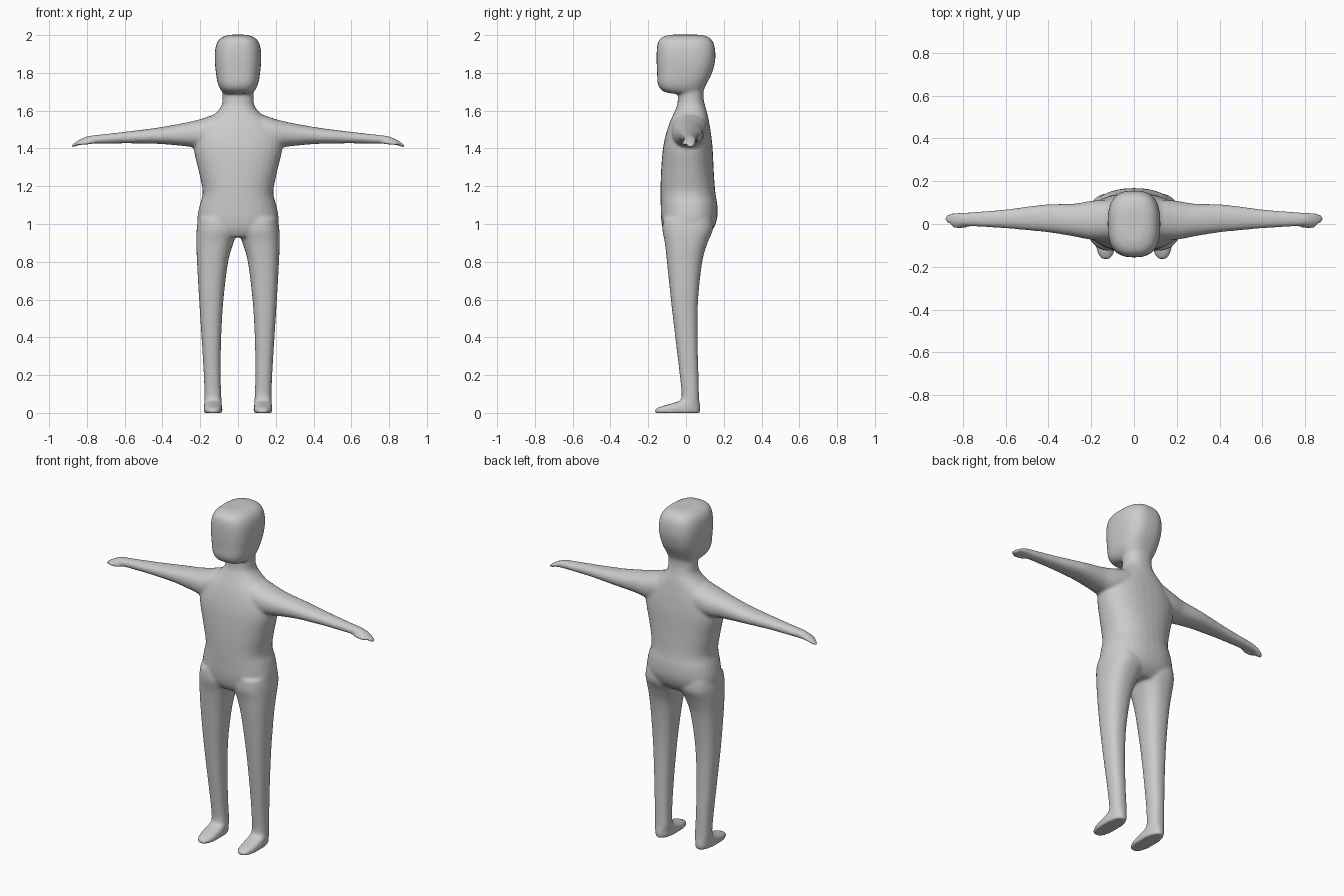
import bpy, bmesh, math

# One plain skin colour
skin = bpy.data.materials.new("grey_skin")
skin.diffuse_color = (0.6, 0.6, 0.6, 1)

bm = bmesh.new()
SIDES = 32


def catmull(a, b, c, d, t):
    return 0.5 * (2 * b + (c - a) * t + (2 * a - 5 * b + 4 * c - d) * t * t
                  + (3 * b - a - 3 * c + d) * t ** 3)


def loft(rings, axis, power=2.2, mirror=1, steps=4):
    """Smooth closed tube through rings of (position, u0, u1, v0, v1)."""
    n = len(rings)
    dense = []
    for i in range(n - 1):
        quad = [rings[max(0, min(n - 1, i + k))] for k in (-1, 0, 1, 2)]
        for s in range(steps):
            dense.append([catmull(*p, s / steps) for p in zip(*quad)])
    dense.append(rings[-1])
    loops = []
    for p, u0, u1, v0, v1 in dense:
        loop = []
        for k in range(SIDES):
            a = 2 * math.pi * k / SIDES
            c, s = math.cos(a), math.sin(a)
            u = (u0 + u1) / 2 + (u1 - u0) / 2 * math.copysign(abs(c) ** (2 / power), c)
            v = (v0 + v1) / 2 + (v1 - v0) / 2 * math.copysign(abs(s) ** (2 / power), s)
            x, y, z = (u, v, p) if axis == "z" else (p, u, v)
            loop.append(bm.verts.new((x * mirror, y, z)))
        loops.append(loop)
    faces = [bm.faces.new(loops[0]), bm.faces.new(loops[-1])]
    for a, b in zip(loops, loops[1:]):
        for k in range(SIDES):
            j = (k + 1) % SIDES
            faces.append(bm.faces.new((a[k], a[j], b[j], b[k])))
    bmesh.ops.recalc_face_normals(bm, faces=faces)


def centred(rows):
    return [(z, -w, w, y0, y1) for z, w, y0, y1 in rows]


# Torso and neck: height, half width, front, back
loft(centred([
    (0.93, 0.15, -0.10, 0.10), (0.97, 0.205, -0.122, 0.142),
    (1.03, 0.215, -0.132, 0.165), (1.10, 0.203, -0.134, 0.166),
    (1.17, 0.187, -0.135, 0.155), (1.28, 0.208, -0.132, 0.147),
    (1.40, 0.235, -0.122, 0.141), (1.48, 0.225, -0.105, 0.132),
    (1.54, 0.18, -0.085, 0.122), (1.59, 0.115, -0.063, 0.112),
    (1.63, 0.086, -0.047, 0.10), (1.68, 0.082, -0.042, 0.092),
    (1.75, 0.082, -0.04, 0.10)]), "z", 2.3)

# Head with a flat face and a chin that overhangs the neck
loft(centred([
    (1.69, 0.070, -0.075, 0.085), (1.705, 0.088, -0.125, 0.092),
    (1.74, 0.106, -0.149, 0.108), (1.80, 0.117, -0.153, 0.138),
    (1.87, 0.123, -0.156, 0.155), (1.93, 0.120, -0.154, 0.153),
    (1.97, 0.105, -0.145, 0.140), (1.992, 0.078, -0.12, 0.115),
    (2.002, 0.045, -0.08, 0.075)]), "z", 2.7)

for side in (1, -1):
    # Leg running down into a flat soled foot
    loft([
        (0.0, 0.083, 0.180, -0.166, 0.073), (0.018, 0.082, 0.182, -0.165, 0.076),
        (0.035, 0.085, 0.181, -0.13, 0.075), (0.055, 0.087, 0.178, -0.06, 0.072),
        (0.08, 0.088, 0.177, -0.024, 0.069), (0.20, 0.092, 0.181, -0.033, 0.066),
        (0.40, 0.089, 0.193, -0.057, 0.061), (0.60, 0.077, 0.206, -0.08, 0.064),
        (0.80, 0.052, 0.217, -0.101, 0.086), (0.90, 0.024, 0.221, -0.112, 0.114),
        (0.97, 0.0, 0.219, -0.125, 0.143), (1.03, 0.01, 0.21, -0.12, 0.14)],
        "z", 2.4, side)

    # Arm tapering to a flat, drooping hand
    loft([
        (0.0, -0.06, 0.11, 1.42, 1.56), (0.10, -0.075, 0.115, 1.405, 1.583),
        (0.20, -0.073, 0.108, 1.402, 1.555), (0.28, -0.058, 0.095, 1.412, 1.536),
        (0.40, -0.039, 0.092, 1.423, 1.514), (0.50, -0.029, 0.081, 1.426, 1.50),
        (0.60, -0.02, 0.068, 1.427, 1.488), (0.72, -0.013, 0.058, 1.425, 1.474),
        (0.79, -0.009, 0.054, 1.424, 1.466), (0.83, -0.006, 0.053, 1.421, 1.451),
        (0.86, -0.002, 0.049, 1.411, 1.434), (0.88, 0.008, 0.040, 1.404, 1.420)],
        "x", 2.2, side)

    # Thumb
    loft([
        (0.76, -0.01, 0.012, 1.425, 1.45), (0.80, -0.02, 0.004, 1.419, 1.442),
        (0.83, -0.021, 0.0, 1.416, 1.436), (0.848, -0.016, -0.002, 1.416, 1.43)],
        "x", 2.0, side)

mesh = bpy.data.meshes.new("body")
bm.to_mesh(mesh)
bm.free()
mesh.materials.append(skin)
body = bpy.data.objects.new("body", mesh)
bpy.context.collection.objects.link(body)
mesh.shade_smooth()

# Fuse the parts into one skin and soften the joints
remesh = body.modifiers.new("fuse", "REMESH")
remesh.mode = "VOXEL"
remesh.voxel_size = 0.008
remesh.use_smooth_shade = True
soften = body.modifiers.new("soften", "SMOOTH")
soften.factor = 0.5
soften.iterations = 8
